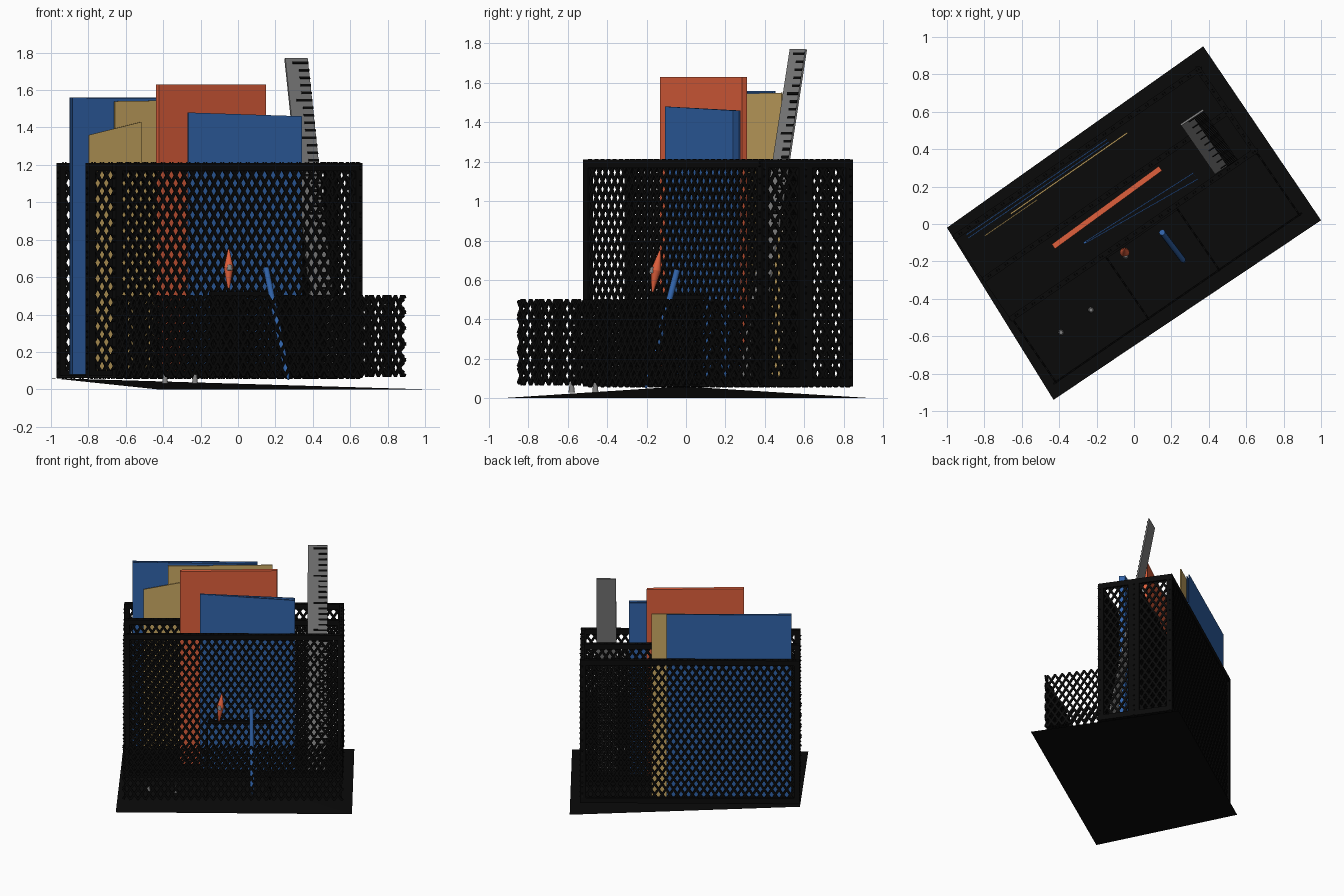
import bpy, bmesh, math
from mathutils import Vector

if "Cube" in bpy.data.objects:
    bpy.data.objects.remove(bpy.data.objects["Cube"])

# Organiser frame: u runs along the width, v runs from back to front
ANG = math.radians(34.5)
U = Vector((math.cos(ANG), math.sin(ANG), 0))
V = Vector((math.sin(ANG), -math.cos(ANG), 0))
Z = Vector((0, 0, 1))
ORIGIN = Vector((-0.97, -0.06, 0))
W, D, TRAY = 1.60, 0.56, 0.96
Z0, Z1 = 0.06, 1.21


def P(u, v, z):
    return ORIGIN + U * u + V * v + Z * z


def material(name, rgb):
    m = bpy.data.materials.new(name)
    m.diffuse_color = (*rgb, 1)
    m.use_nodes = True
    m.node_tree.nodes["Principled BSDF"].inputs["Base Color"].default_value = m.diffuse_color
    return m


BLACK = material("black metal", (0.003, 0.003, 0.003))
BLUE = material("blue", (0.03, 0.125, 0.40))
ORANGE = material("orange red", (0.74, 0.115, 0.045))
TAN = material("tan paper", (0.60, 0.40, 0.125))
GREY = material("grey", (0.23, 0.23, 0.23))


def finish(bm, name, mat):
    bmesh.ops.recalc_face_normals(bm, faces=bm.faces)
    me = bpy.data.meshes.new(name)
    bm.to_mesh(me)
    bm.free()
    me.materials.append(mat)
    ob = bpy.data.objects.new(name, me)
    bpy.context.collection.objects.link(ob)
    return ob


def slab(bm, corners, offset):
    """Solid made of a quad and its copy shifted by offset."""
    a = [bm.verts.new(c - offset / 2) for c in corners]
    b = [bm.verts.new(c + offset / 2) for c in corners]
    bm.faces.new(a)
    bm.faces.new(b[::-1])
    for i in range(4):
        j = (i + 1) % 4
        bm.faces.new((a[i], b[i], b[j], a[j]))


def bar(bm, a, b, width, thick, n):
    """Flat bar from a to b, with n as its thickness direction."""
    s = (b - a).normalized().cross(n).normalized() * width / 2
    slab(bm, [a - s, a + s, b + s, b - s], n * thick)


def mesh_panel(name, start, direction, length, zlo, zhi, n, frame=True):
    """Expanded-metal panel: crossed strands clipped to a rectangle."""
    bm = bmesh.new()
    H = zhi - zlo
    cw, ch = 0.055, 0.085
    k = ch / cw
    at = lambda x, z: start + direction * x + Z * (zlo + z)
    span = H / k
    for sign in (1, -1):
        for i in range(int((length + span) / cw) + 1):
            x0 = -span + i * cw
            xa, xb = max(0, x0), min(length, x0 + span)
            if xb - xa < 0.004:
                continue
            za, zb = (xa - x0) * k, (xb - x0) * k
            if sign < 0:
                za, zb = H - za, H - zb
            bar(bm, at(xa, za), at(xb, zb), 0.016, 0.010, n)
    if frame:
        f = 0.042
        for z in (f / 2, H - f / 2):
            bar(bm, at(0, z), at(length, z), f, 0.03, n)
        for x in (f / 2, length - f / 2):
            bar(bm, at(x, 0), at(x, H), f, 0.03, n)
    return finish(bm, name, BLACK)


# Base sheet, with one corner lifted
bm = bmesh.new()
l, f, r, b = [bm.verts.new(c) for c in
              ((-1, -0.02, 0.06), (-0.43, -0.94, 0), (1, 0.02, 0), (0.37, 0.95, 0))]
bm.faces.new((l, f, r))
bm.faces.new((l, r, b))
finish(bm, "base_sheet", BLACK)

# Floor under the tall file slots
bm = bmesh.new()
slab(bm, [P(0, 0, .067), P(W, 0, .067), P(W, D, .067), P(0, D, .067)], Z * 0.012)
finish(bm, "file_floor", BLACK)

# Tall mesh walls, open on the left end
for name, v in (("back_wall", 0.015), ("slot_divider", 0.29), ("front_wall", D - 0.015)):
    mesh_panel(name, P(0, v, 0), U, W, Z0, Z1, V)
mesh_panel("right_wall_back", P(W - 0.015, 0, 0), V, 0.29, Z0, Z1, U)
mesh_panel("right_wall_front", P(W - 0.015, 0.29, 0), V, D - 0.29, Z0, Z1, U)

# Low front tray and its dividers
mesh_panel("tray_front", P(0, TRAY, 0), U, W, 0.07, 0.5, V, False)
for name, u in (("tray_left", 0.01), ("tray_divider_left", 0.61),
                ("tray_divider_right", 1.07), ("tray_right", W - 0.01)):
    mesh_panel(name, P(u, D, 0), V, TRAY - D, 0.07, 0.5, U, False)
bm = bmesh.new()
bar(bm, P(0.61, D, 0.51), P(1.07, D, 0.51), 0.025, 0.02, V)
finish(bm, "pen_slot_rail", BLACK)


# Folders: each sheet is (u0, v0, top0, u1, v1, top1, thickness)
def folder(name, mat, sheets):
    bm = bmesh.new()
    for u0, v0, t0, u1, v1, t1, th in sheets:
        slab(bm, [P(u0, v0, .08), P(u1, v1, .08), P(u1, v1, t1), P(u0, v0, t0)], V * th)
    finish(bm, name, mat)


folder("back_blue_folder", BLUE, [(0.06, 0.04, 1.56, 0.97, 0.045, 1.56, 0.006),
                                  (0.06, 0.06, 1.56, 0.97, 0.062, 1.55, 0.006)])
folder("tan_folder", TAN, [(0.32, 0.082, 1.54, 1.08, 0.078, 1.55, 0.008),
                           (0.14, 0.10, 1.36, 0.48, 0.10, 1.43, 0.006)])
folder("orange_folder", ORANGE, [(0.41, 0.355, 1.63, 1.118, 0.335, 1.63, 0.03)])
folder("front_blue_folder", BLUE, [(0.555, 0.43, 1.48, 1.25, 0.455, 1.46, 0.006),
                                   (0.555, 0.436, 1.48, 1.25, 0.495, 1.46, 0.006),
                                   (1.245, 0.455, 1.46, 1.25, 0.495, 1.46, 0.006)])

# Leaning ruler with tick marks on its front
tl, tr = Vector((0.25, 0.53, 1.77)), Vector((0.37, 0.61, 1.77))
bl, br = Vector((0.43, 0.27, 0.08)), Vector((0.55, 0.35, 0.08))
n = (tr - tl).cross(tl - bl).normalized()
bm = bmesh.new()
slab(bm, [bl, br, tr, tl], n * 0.01)
finish(bm, "ruler", GREY)
bm = bmesh.new()
for i in range(42):
    a = tr.lerp(br, (i + 0.6) / 42)
    c = a + (tl - tr) * (0.7 if i % 5 == 0 else 0.45)
    bar(bm, a + n * 0.007, c + n * 0.007, 0.013, 0.004, n)
finish(bm, "ruler_ticks", BLACK)


# Round pieces: tapered rods between two points
def rod(name, mat, a, b, r1, r2):
    a, b = Vector(a), Vector(b)
    bm = bmesh.new()
    bmesh.ops.create_cone(bm, cap_ends=True, segments=12, radius1=r1, radius2=r2,
                          depth=(b - a).length)
    bmesh.ops.transform(bm, verts=bm.verts,
                        matrix=(b - a).to_track_quat('Z', 'Y').to_matrix().to_4x4())
    bmesh.ops.translate(bm, verts=bm.verts, vec=(a + b) / 2)
    for fc in bm.faces:
        fc.smooth = len(fc.verts) == 4
    finish(bm, name, mat)


rod("blue_pen", BLUE, (0.26, -0.19, 0.10), (0.15, -0.045, 0.65), 0.016, 0.016)
rod("blue_pen_tip", BLUE, (0.27, -0.205, 0.05), (0.26, -0.19, 0.10), 0.004, 0.016)
rod("orange_pin_lower", ORANGE, (-0.05, -0.17, 0.54), (-0.05, -0.152, 0.65), 0.006, 0.026)
rod("orange_pin_upper", ORANGE, (-0.05, -0.152, 0.65), (-0.05, -0.132, 0.75), 0.026, 0.004)
rod("pin_collar", GREY, (-0.045, -0.172, 0.635), (-0.045, -0.168, 0.665), 0.016, 0.012)
for i, (x, y) in enumerate(((-0.39, -0.58), (-0.23, -0.46))):
    rod(f"loose_pin_{i + 1}", GREY, (x, y, 0.03), (x, y, 0.08), 0.016, 0.010)
